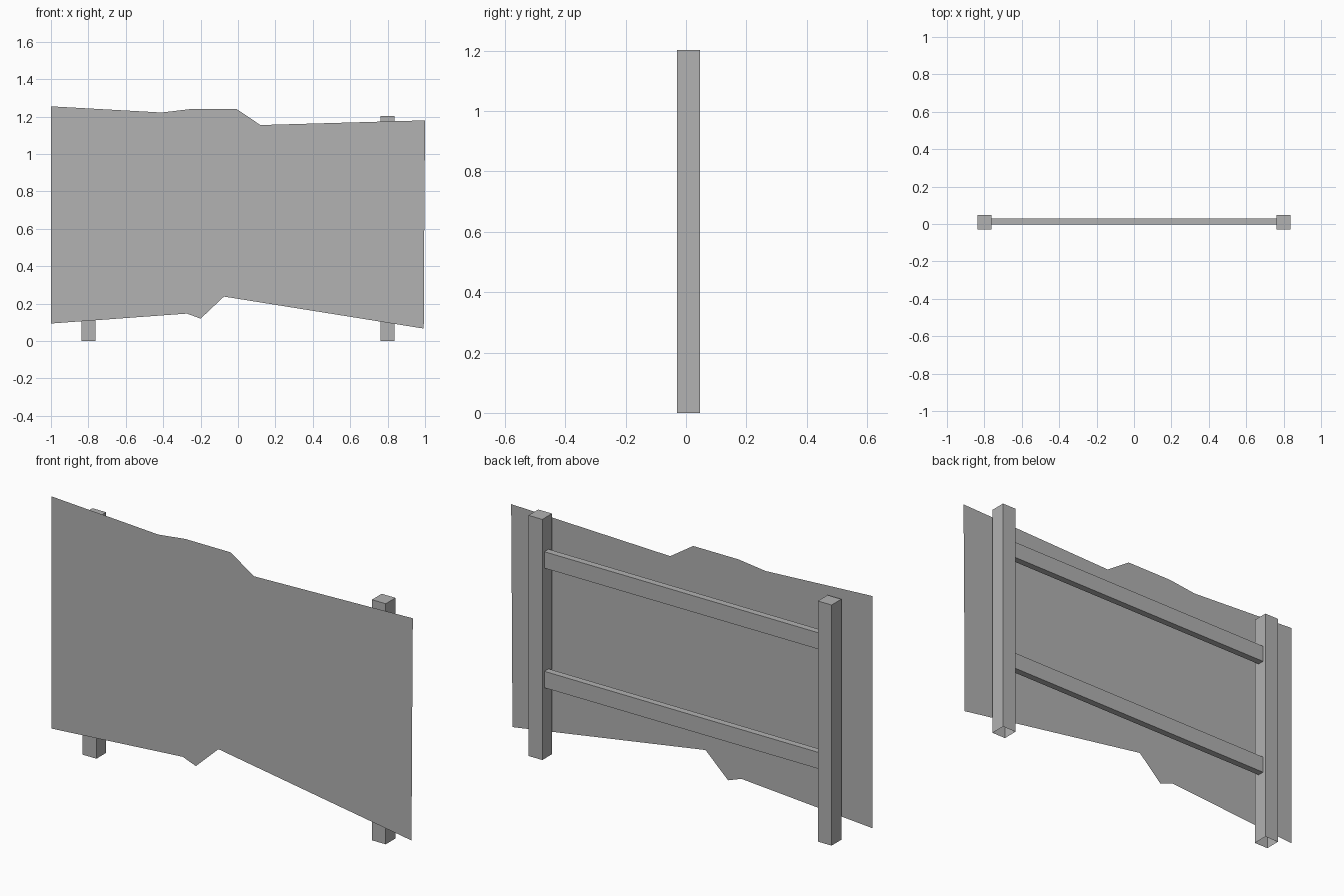
import bpy
import bmesh
from mathutils import Matrix, Vector

cube = bpy.data.objects.get("Cube")
if cube:
    bpy.data.objects.remove(cube, do_unlink=True)

GREY = (0.445, 0.445, 0.445, 1)
grey = bpy.data.materials.new("plain_grey")
grey.use_nodes = True
grey.diffuse_color = GREY
grey.node_tree.nodes["Principled BSDF"].inputs["Base Color"].default_value = GREY


def add_object(name, bm):
    mesh = bpy.data.meshes.new(name)
    bm.to_mesh(mesh)
    bm.free()
    mesh.materials.append(grey)
    obj = bpy.data.objects.new(name, mesh)
    bpy.context.collection.objects.link(obj)
    return obj


def add_box(name, low, high, open_bottom=False):
    low, high = Vector(low), Vector(high)
    bm = bmesh.new()
    place = Matrix.Translation((low + high) / 2) @ Matrix.Diagonal((high - low).to_4d())
    bmesh.ops.create_cube(bm, size=1, matrix=place)
    if open_bottom:
        bm.normal_update()
        under = [f for f in bm.faces if f.normal.z < -0.9]
        bmesh.ops.delete(bm, geom=under, context='FACES_ONLY')
    return add_object(name, bm)


# Upright posts, open underneath
for side, x in (("right", -0.8), ("left", 0.8)):
    add_box(side + "_post", (x - 0.038, -0.03, 0), (x + 0.038, 0.047, 1.203), True)

# Cross rails between the posts
for level, z in (("lower", 0.355), ("upper", 0.953)):
    add_box(level + "_rail", (-0.765, -0.003, z), (0.765, 0.03, z + 0.082))

# Thin sign panel with a ragged outline, counter-clockwise from the front
outline = [
    (-1, 0.094), (-0.273, 0.147), (-0.2, 0.12), (-0.075, 0.238),
    (0.993, 0.067), (0.995, 0.48), (1, 1.18),
    (0.12, 1.155), (-0.007, 1.24), (-0.258, 1.24), (-0.408, 1.222), (-1, 1.255),
]
bm = bmesh.new()
bm.faces.new([bm.verts.new((x, -0.047, z)) for x, z in outline])
add_object("sign_panel", bm)
